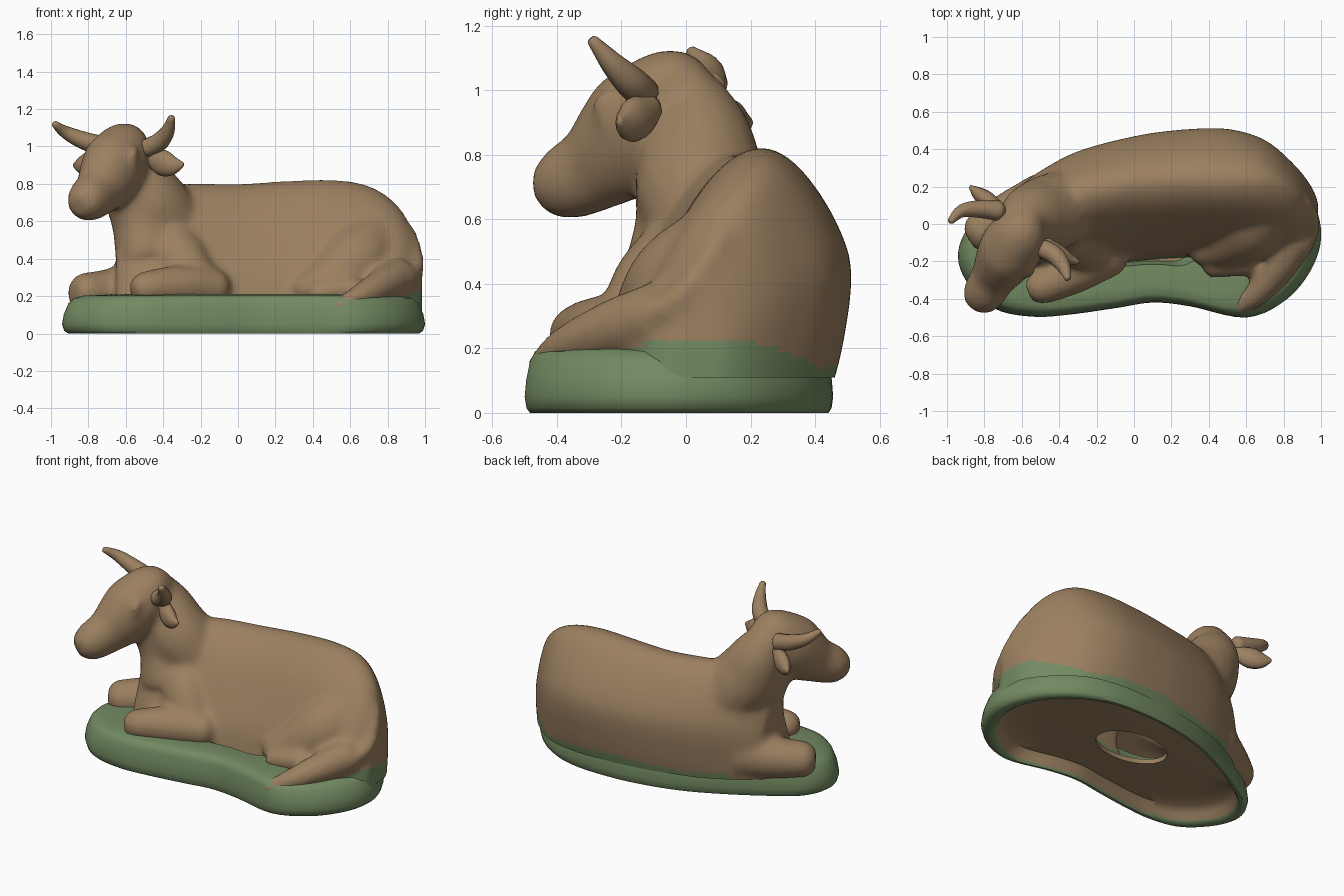
import bpy, bmesh, math
from mathutils import Vector

if "Cube" in bpy.data.objects:
    bpy.data.objects.remove(bpy.data.objects["Cube"])


def material(name, rgb):
    m = bpy.data.materials.new(name)
    m.diffuse_color = (*rgb, 1)
    m.use_nodes = True
    m.node_tree.nodes["Principled BSDF"].inputs["Base Color"].default_value = m.diffuse_color
    return m


BROWN = material("brown hide", (0.33, 0.215, 0.118))
GREEN = material("grass green", (0.17, 0.255, 0.12))


def finish(bm, name, mats=(BROWN,)):
    bmesh.ops.recalc_face_normals(bm, faces=bm.faces)
    me = bpy.data.meshes.new(name)
    bm.to_mesh(me)
    bm.free()
    for m in mats:
        me.materials.append(m)
    ob = bpy.data.objects.new(name, me)
    bpy.context.collection.objects.link(ob)
    return ob


def spline(pts, steps, closed=False):
    """Catmull-Rom through points of any dimension."""
    n, out = len(pts), []
    for i in range(n if closed else n - 1):
        idx = [i - 1, i, i + 1, i + 2]
        idx = [k % n if closed else min(max(k, 0), n - 1) for k in idx]
        a, b, c, d = (pts[k] for k in idx)
        for s in range(steps):
            t = s / steps
            out.append(tuple(0.5 * (2 * q + (r - p) * t + (2 * p - 5 * q + 4 * r - s3) * t * t
                                    + (3 * q - p - 3 * r + s3) * t ** 3)
                             for p, q, r, s3 in zip(a, b, c, d)))
    if not closed:
        out.append(tuple(pts[-1]))
    return out


def loft(bm, rings, cap=True, loop=False):
    vs = [[bm.verts.new(p) for p in ring] for ring in rings]
    n, faces = len(vs[0]), []
    for k in range(len(vs) if loop else len(vs) - 1):
        a, b = vs[k], vs[(k + 1) % len(vs)]
        for i in range(n):
            j = (i + 1) % n
            faces.append((k, bm.faces.new((a[i], a[j], b[j], b[i]))))
    if cap:
        bm.faces.new(vs[0])
        bm.faces.new(vs[-1])
    return faces


def limb(bm, pts, sides=16, steps=5):
    """Rounded tube through (x, y, z, half width, half height)."""
    pts = spline([p if len(p) == 5 else (*p, p[3]) for p in pts], steps)
    rings = []
    for i, p in enumerate(pts):
        t = Vector(pts[min(i + 1, len(pts) - 1)][:3]) - Vector(pts[max(i - 1, 0)][:3])
        t.normalize()
        side = t.cross(Vector((0, 0, 1))).normalized()
        up = side.cross(t)
        c = Vector(p[:3])
        ring = [side * p[3] * math.cos(a) + up * p[4] * math.sin(a)
                for a in (2 * math.pi * k / sides for k in range(sides))]
        # rounded ends
        if i == 0:
            rings.append([c + o * 0.6 - t * p[3] * 0.45 for o in ring])
        rings.append([c + o for o in ring])
        if i == len(pts) - 1:
            rings.append([c + o * 0.6 + t * p[3] * 0.45 for o in ring])
    loft(bm, rings)


# --- cow: torso, neck, head and legs fused into one skin ---
bm = bmesh.new()
# side (1 back, -1 front) times share of half width, share of height
SECTION = spline([(.74, .05), (.89, .23), (1, .52), (.86, .7), (.57, .87), (.28, .97), (0, 1),
                  (-.25, .94), (-.5, .79), (-.72, .57), (-.9, .34), (-1, .05)], 3)
# x, ridge y, ridge z, back y, front y
STATIONS = [(-.65, .02, .55, .15, -.2), (-.6, .04, .64, .21, -.23), (-.5, .09, .75, .285, -.26),
            (-.3, .15, .8, .39, -.25), (0, .21, .8, .47, -.21), (.25, .225, .815, .505, -.19),
            (.5, .225, .822, .51, -.19), (.7, .225, .79, .45, -.21), (.85, .18, .69, .325, -.21),
            (.94, .1, .54, .215, -.14), (.985, .03, .4, .12, -.06)]
loft(bm, [[(x, yt + s * ((yb - yt) if s > 0 else (yt - yf)), h * zt) for s, h in SECTION]
          for x, yt, zt, yb, yf in spline(STATIONS, 4)])
# neck
limb(bm, [(-.62, 0, 1.0, .11), (-.56, .035, .86, .17), (-.47, .05, .69, .21), (-.32, .12, .52, .19)])
limb(bm, [(-.62, -.05, .78, .12), (-.53, -.01, .6, .15), (-.48, -.02, .42, .18)])
# head, along its turned direction: distance, z, half width, half height
HEAD = [(-.03, 1.0, .1, .1), (.05, .99, .15, .145), (.15, .9, .17, .19), (.25, .815, .15, .172),
        (.34, .755, .122, .138), (.43, .715, .115, .12), (.485, .695, .098, .098)]
limb(bm, [(-.58 - .515 * d, -.853 * d, z, w, h) for d, z, w, h in HEAD])
# brows
for x, y in ((-.8, -.12), (-.56, -.265)):
    limb(bm, [(x + .01, y + .02, .99, .02), (x, y, .95, .026), (x, y, .9, .02)])
# shoulder and forelegs
limb(bm, [(-.4, .06, .5, .18), (-.3, -.08, .38, .16), (-.2, -.16, .29, .11), (-.1, -.18, .25, .08)])
limb(bm, [(-.1, -.17, .24, .1), (-.3, -.25, .25, .115), (-.45, -.32, .245, .1), (-.53, -.35, .235, .085)])
limb(bm, [(-.48, .11, .24, .17), (-.68, .035, .22, .13), (-.84, -.06, .215, .108)])
# haunch
limb(bm, [(.72, .13, .5, .17), (.63, 0, .38, .19), (.48, -.1, .27, .14), (.34, -.15, .22, .08)])
# hind lower leg and hoof
limb(bm, [(.86, -.08, .3, .11), (.78, -.22, .26, .095), (.66, -.37, .2, .07), (.53, -.46, .14, .042)])
limb(bm, [(.62, -.2, .24, .08), (.4, -.23, .21, .06)])
# tail
limb(bm, [(.92, .12, .56, .025), (.95, .05, .45, .035), (.955, -.03, .35, .04), (.9, -.14, .29, .05)])

raw = finish(bm, "cow_raw")
rm = raw.modifiers.new("fuse", 'REMESH')
rm.mode = 'VOXEL'
rm.voxel_size = 0.018
sm = raw.modifiers.new("soften", 'SMOOTH')
sm.factor = 0.5
sm.iterations = 14
skin = bpy.data.meshes.new_from_object(raw.evaluated_get(bpy.context.evaluated_depsgraph_get()))
bpy.data.objects.remove(raw)

# open the shell underneath and paint its foot green
bm = bmesh.new()
bm.from_mesh(skin)
bmesh.ops.bisect_plane(bm, geom=bm.verts[:] + bm.edges[:] + bm.faces[:],
                       plane_co=(0, 0, 0.11), plane_no=(0, 0, 1), clear_inner=True)
for f in bm.faces:
    c = f.calc_center_median()
    rise = min(max((c.x - 0.72) / 0.22, 0), 1)
    edge = 0.155 + 0.012 * math.sin(7 * c.x) + 0.06 * rise
    f.material_index = 1 if c.z < edge and c.y > -0.26 and c.x > -0.5 else 0
    f.smooth = True
finish(bm, "cow", (BROWN, GREEN))

# --- horns and ears ---
PARTS = {
    "right_horn": [(-.49, -.13, .99, .05), (-.42, -.17, 1.025, .05), (-.375, -.23, 1.085, .037),
                   (-.355, -.29, 1.155, .018)],
    "left_horn": [(-.72, .07, 1.0, .055), (-.82, .08, 1.03, .048), (-.92, .07, 1.075, .035),
                  (-.98, .015, 1.12, .018)],
    "right_ear": [(-.47, -.1, .95, .03, .04), (-.41, -.15, .915, .045, .07),
                  (-.35, -.185, .9, .035, .055), (-.295, -.205, .905, .01, .014)],
    "left_ear": [(-.71, .07, .95, .03, .04), (-.78, .125, .915, .045, .065),
                 (-.835, .165, .9, .035, .05), (-.875, .2, .9, .01, .014)],
}
for name, pts in PARTS.items():
    bm = bmesh.new()
    limb(bm, pts, 12, 4)
    for f in bm.faces:
        f.smooth = True
    finish(bm, name)

# --- grassy base: a hollow ring with an oval hole in its floor ---
OUTLINE = [(-.94, -.15), (-.9, -.3), (-.75, -.45), (-.55, -.495), (-.35, -.485), (-.1, -.45),
           (.1, -.42), (.3, -.44), (.6, -.5), (.82, -.4), (.96, -.22), (1.0, -.03), (.93, .18),
           (.79, .33), (.62, .42), (.4, .455), (.1, .44), (-.2, .37), (-.45, .26), (-.7, .12),
           (-.87, .0)]
outline = spline(OUTLINE, 5, True)
# share of the way to the hole, z
PROFILE = [(.045, 0), (.015, .015), (0, .05), (.012, .1), (.045, .16), (.085, .19), (.16, .203),
           (.35, .21), (.75, .2), (.82, .11), (1, .1), (1, .07), (.5, .075), (.22, .08),
           (.16, .05), (.13, .015), (.1, 0)]
rings = []
for t, z in PROFILE:
    ring = []
    for x, y in outline:
        a = math.atan2(y / 0.47, x)
        hx, hy = .02 + .24 * math.cos(a), .15 * math.sin(a)
        ring.append((x + (hx - x) * t, y + (hy - y) * t, z))
    rings.append(ring)
bm = bmesh.new()
for k, f in loft(bm, rings, cap=False, loop=True):
    f.material_index = 1 if 9 <= k <= 14 else 0
    f.smooth = True
base = finish(bm, "grass_base", (GREEN, BROWN))
bpy.context.view_layer.objects.active = base
base.select_set(True)
bpy.ops.object.shade_smooth_by_angle(angle=math.radians(50))
